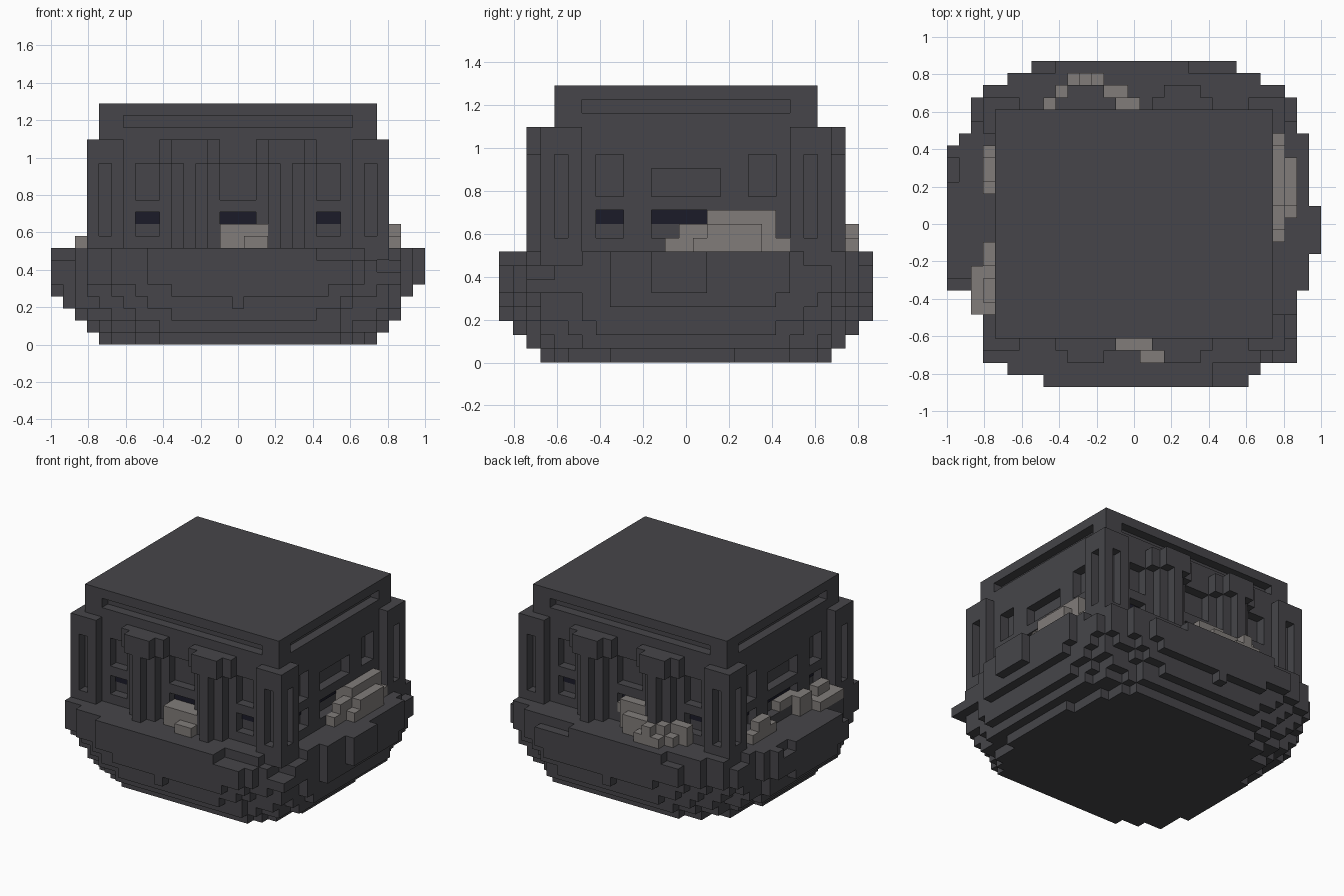
import bpy
import bmesh

U = 2 / 31               # one block
NX, NY = 31, 27          # footprint in blocks

if "Cube" in bpy.data.objects:
    bpy.data.objects.remove(bpy.data.objects["Cube"], do_unlink=True)


def material(name, rgb):
    mat = bpy.data.materials.new(name)
    mat.use_nodes = True
    color = (*rgb, 1)
    mat.diffuse_color = color
    mat.node_tree.nodes["Principled BSDF"].inputs["Base Color"].default_value = color
    return mat


STONE = material("dark stone", (0.061, 0.06, 0.067))
RUBBLE = material("pale rubble", (0.22, 0.203, 0.193))
NAVY = material("navy glass", (0.011, 0.011, 0.022))


def cells(boxes):
    """All unit blocks inside boxes given as (x0, x1, y0, y1, z0, z1)."""
    return {(x, y, z) for a, b, c, d, e, f in boxes
            for x in range(a, b) for y in range(c, d) for z in range(e, f)}


def flip_x(boxes):
    return [(NX - b, NX - a, *rest) for a, b, *rest in boxes]


def flip_y(boxes):
    return [(a, b, NY - d, NY - c, e, f) for a, b, c, d, e, f in boxes]


def both_x(boxes):
    return boxes + flip_x(boxes)


def both_y(boxes):
    return boxes + flip_y(boxes)


def place(x, y, z):
    return ((x - NX / 2) * U, (y - NY / 2) * U, z * U)


def make_object(name, bm, mat):
    mesh = bpy.data.meshes.new(name)
    bm.to_mesh(mesh)
    bm.free()
    mesh.materials.append(mat)
    obj = bpy.data.objects.new(name, mesh)
    bpy.context.collection.objects.link(obj)


def blocks(name, solid, mat, cut=()):
    """Mesh the outer skin of a set of unit blocks."""
    filled = cells(solid) - cells(cut)
    bm = bmesh.new()
    points = {}

    def vert(p):
        if p not in points:
            points[p] = bm.verts.new(place(*p))
        return points[p]

    for cell in filled:
        for axis in range(3):
            u, v = (axis + 1) % 3, (axis + 2) % 3
            for side in (0, 1):
                near = list(cell)
                near[axis] += 1 if side else -1
                if tuple(near) in filled:
                    continue
                ring = []
                for du, dv in ((0, 0), (1, 0), (1, 1), (0, 1)):
                    p = list(cell)
                    p[axis] += side
                    p[u] += du
                    p[v] += dv
                    ring.append(vert(tuple(p)))
                bm.faces.new(ring if side else ring[::-1])
    bmesh.ops.dissolve_limit(bm, angle_limit=0.01, verts=bm.verts[:], edges=bm.edges[:])
    make_object(name, bm, mat)


def plate(name, low, high, mat):
    """Thin pane between two corners in block units."""
    bm = bmesh.new()
    bmesh.ops.create_cube(bm, size=1)
    for v in bm.verts:
        v.co = place(*(high[k] if v.co[k] > 0 else low[k] for k in range(3)))
    make_object(name, bm, mat)


# Rocky base: a full rounded rim over a bowl of shrinking stepped layers
base = [
    (8, 25, 0, 20, 5, 8), (7, 24, 7, 27, 5, 8), (5, 26, 1, 26, 5, 8),
    (3, 28, 2, 25, 5, 8), (3, 29, 2, 24, 5, 8), (2, 29, 6, 24, 5, 8),
    (1, 30, 8, 21, 5, 8), (0, 30, 8, 20, 5, 8), (0, 31, 11, 15, 5, 8)]
bowl = [
    [(9, 24, 3, 24), (7, 25, 4, 23), (5, 26, 5, 21), (4, 27, 8, 17)],
    [(9, 24, 2, 25), (7, 25, 3, 24), (5, 27, 4, 23), (4, 28, 6, 21), (3, 28, 9, 18)],
    [(10, 22, 1, 26), (7, 24, 2, 25), (5, 27, 3, 24), (3, 28, 5, 22), (2, 29, 7, 20)],
    [(15, 16, 0, 27), (8, 24, 1, 26), (6, 25, 2, 25), (4, 28, 3, 24),
     (2, 29, 6, 22), (1, 29, 8, 20)],
    [(10, 23, 0, 27), (7, 25, 1, 26), (5, 27, 2, 25), (3, 28, 3, 24),
     (2, 29, 6, 23), (1, 30, 8, 20), (0, 30, 10, 17)]]
base += [(*area, z, z + 1) for z, layer in enumerate(bowl) for area in layer]
# Chipped rim
chips = [(22, 31, 0, 2, 7, 8), (26, 31, 0, 6, 7, 8), (27, 31, 0, 4, 6, 7),
         (0, 5, 0, 2, 7, 8), (0, 2, 0, 9, 7, 8), (0, 9, 26, 27, 7, 8),
         (20, 31, 26, 27, 7, 8), (28, 31, 22, 27, 7, 8), (0, 1, 17, 19, 7, 8),
         (0, 3, 22, 27, 7, 8)]
blocks("rock_base", base, STONE, chips)

# Main block with band slots and window recesses
band = both_y([(6, 25, 4, 5, 18, 19)]) + both_x([(4, 5, 6, 21, 18, 19)])
front_spans = [(7, 9), (14, 17), (22, 24)]
side_spans = [(7, 9), (11, 16), (18, 20)]
recesses = list(band)
for a, b in front_spans:
    for low, high in ((9, 11), (12, 15)):
        recesses += both_y([(a, b, 4, 5, low, high)])
for a, b in side_spans:
    top = 14 if b - a > 2 else 15
    for low, high in ((9, 11), (12, top)):
        recesses += both_x([(4, 5, a, b, low, high)])
blocks("main_block", [(4, 27, 4, 23, 7, 20)], STONE, recesses)

# Dark panes at the back of the lower recesses
T = 0.1
for a, b in front_spans:
    plate("front_pane", (a, 5 - T, 10), (b, 5, 11), NAVY)
    plate("back_pane", (a, NY - 5, 10), (b, NY - 5 + T, 11), NAVY)
for a, b in side_spans:
    plate("right_pane", (5 - T, a, 10), (5, b, 11), NAVY)
    plate("left_pane", (NX - 5, a, 10), (NX - 5 + T, b, 11), NAVY)

# Corner piers with slits, and fluted pilasters with stepped capitals
pier = [(3, 6, 3, 6, 7, 17)]
slits = [(4, 5, 3, 4, 9, 15), (3, 4, 4, 5, 9, 15)]
pilaster = [(9, 14, 3, 4, 15, 17), (10, 13, 2, 3, 15, 17),
            (10, 13, 3, 4, 7, 15), (11, 12, 2, 3, 7, 15)]
for y_name, fy in (("front", list), ("back", flip_y)):
    for x_name, fx in (("right", list), ("left", flip_x)):
        blocks(f"{y_name}_{x_name}_pier", fx(fy(pier)), STONE, fx(fy(slits)))
        blocks(f"{y_name}_{x_name}_pilaster", fx(fy(pilaster)), STONE)

# Rubble heaps on the ledge
blocks("front_rubble", [(14, 18, 3, 4, 8, 10), (16, 18, 2, 3, 8, 9),
                        (14, 17, 4, 5, 9, 10)], RUBBLE)
blocks("left_rubble", [(27, 28, 12, 21, 8, 9), (27, 28, 13, 20, 9, 10),
                       (27, 28, 15, 20, 10, 11), (28, 29, 14, 19, 8, 9),
                       (28, 29, 15, 19, 9, 10), (26, 27, 15, 16, 9, 11),
                       (26, 27, 18, 20, 9, 11)], RUBBLE)
blocks("right_rubble", [(3, 4, 6, 12, 8, 9), (3, 4, 7, 9, 9, 10), (3, 4, 10, 12, 9, 10),
                        (2, 3, 6, 10, 8, 9), (4, 5, 11, 14, 9, 10),
                        (3, 4, 16, 20, 8, 9), (3, 4, 17, 19, 9, 10)], RUBBLE)
# The back heap leaves the middle flute of the pilaster free
blocks("back_rubble", [(10, 13, 25, 26, 8, 9), (11, 12, 25, 26, 9, 10),
                       (9, 11, 24, 25, 8, 9), (10, 11, 24, 25, 9, 10),
                       (8, 10, 23, 24, 8, 10), (12, 15, 24, 25, 8, 10),
                       (13, 16, 23, 24, 8, 11), (14, 17, 22, 23, 9, 10)], RUBBLE)
